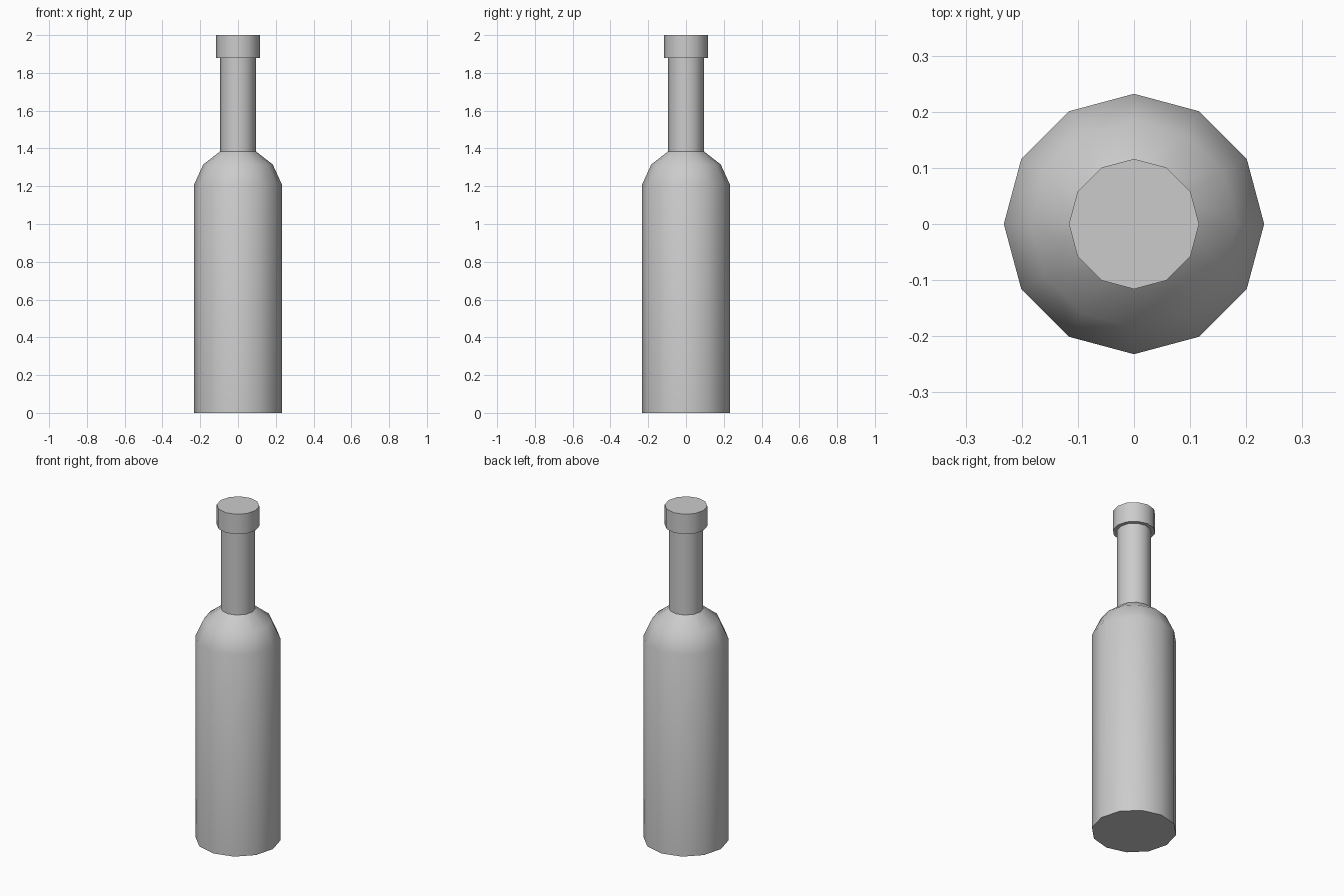
import bpy, bmesh, math

if "Cube" in bpy.data.objects:
    bpy.data.objects.remove(bpy.data.objects["Cube"])

SIDES = 12


def lathe(name, profile):
    """Revolve (radius, z) points about z, with flat end caps."""
    bm = bmesh.new()
    rings = []
    for r, z in profile:
        rings.append([bm.verts.new((r * math.cos(2 * math.pi * i / SIDES),
                                    r * math.sin(2 * math.pi * i / SIDES), z))
                      for i in range(SIDES)])
    for low, high in zip(rings, rings[1:]):
        for i in range(SIDES):
            j = (i + 1) % SIDES
            bm.faces.new((low[i], low[j], high[j], high[i]))
    bm.faces.new(rings[0][::-1])
    bm.faces.new(rings[-1])
    mesh = bpy.data.meshes.new(name)
    bm.to_mesh(mesh)
    bm.free()
    ob = bpy.data.objects.new(name, mesh)
    bpy.context.collection.objects.link(ob)
    bpy.ops.object.select_all(action='DESELECT')
    ob.select_set(True)
    bpy.context.view_layer.objects.active = ob
    bpy.ops.object.shade_smooth_by_angle(angle=math.radians(35))
    return ob


# Bottle: straight body, rounded shoulder, neck and wider lip in one skin
lathe("bottle", [
    (0.232, 0.0), (0.232, 1.21),        # body
    (0.184, 1.315), (0.094, 1.385),     # shoulder
    (0.094, 1.88),                      # neck
    (0.116, 1.88), (0.116, 2.0),        # lip
])
